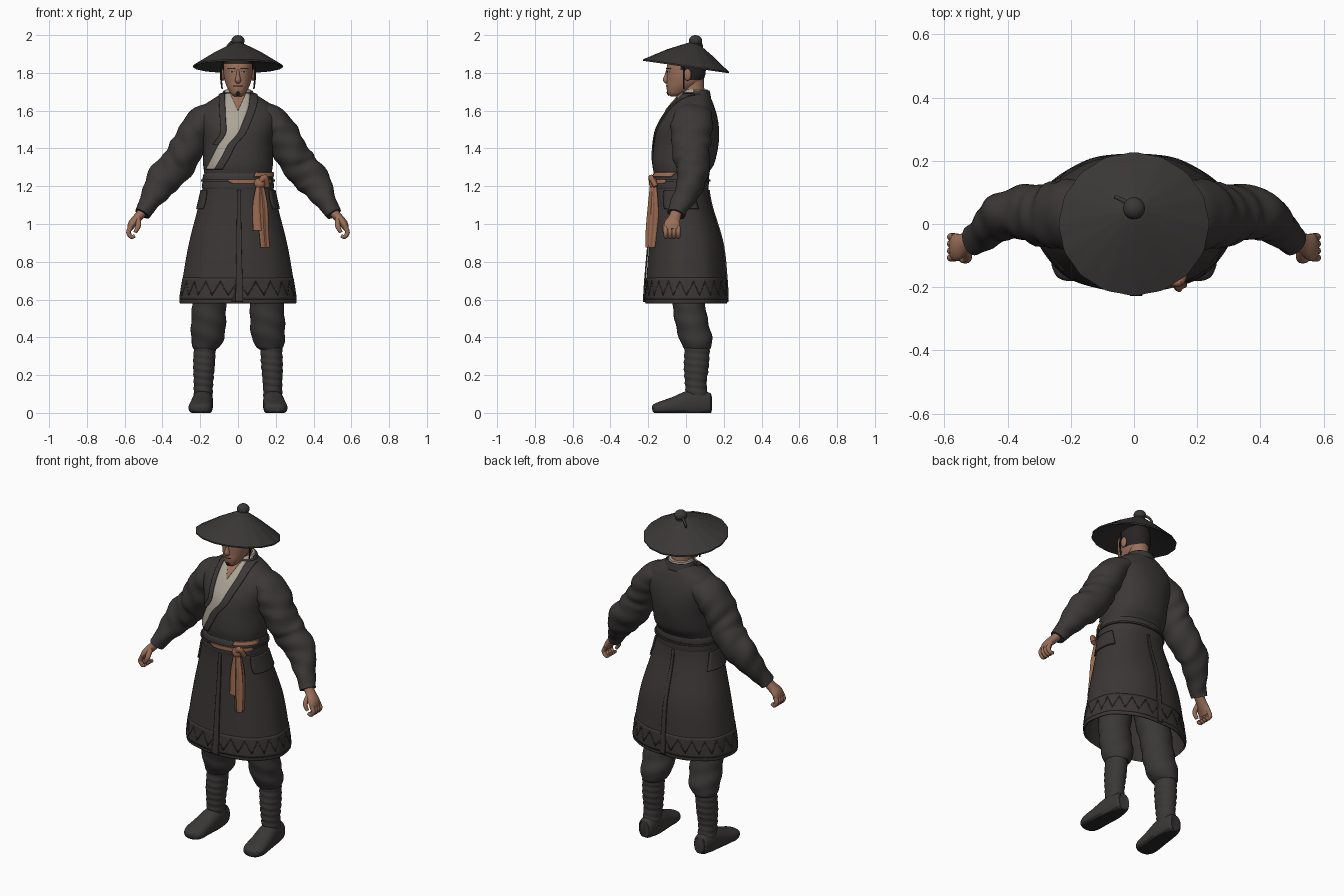
import bpy, bmesh, math
from mathutils import Vector, Matrix

if "Cube" in bpy.data.objects:
    bpy.data.objects.remove(bpy.data.objects["Cube"])
made = []


def material(name, *rgb):
    m = bpy.data.materials.new(name)
    m.use_nodes = True
    m.diffuse_color = (*rgb, 1)
    b = m.node_tree.nodes["Principled BSDF"]
    b.inputs["Base Color"].default_value = (*rgb, 1)
    b.inputs["Roughness"].default_value = 0.8
    return m


COAT = material("charcoal coat", .044, .039, .038)
SKIRT = material("dark brown skirt", .042, .037, .035)
TROUSER = material("grey trousers", .043, .039, .038)
HAT = material("dark hat", .043, .039, .038)
SKIN = material("tan skin", .32, .16, .10)
SASH = material("rust sash", .32, .14, .078)
LINEN = material("pale linen", .41, .37, .31)
HAIR = material("black hair", .020, .017, .016)
SOLE = material("boot sole", .024, .022, .021)


def finish(name, bm, *mats, thick=0):
    """Turn a bmesh into an object."""
    bmesh.ops.recalc_face_normals(bm, faces=bm.faces)
    me = bpy.data.meshes.new(name)
    bm.to_mesh(me)
    bm.free()
    for m in mats:
        me.materials.append(m)
    ob = bpy.data.objects.new(name, me)
    bpy.context.collection.objects.link(ob)
    if thick:
        mod = ob.modifiers.new("thickness", "SOLIDIFY")
        mod.thickness, mod.offset = thick, 0
    made.append(ob)


def dense(pts, n):
    """Catmull-Rom resampling of control rows."""
    out = []
    for i in range(len(pts) - 1):
        p0, p1, p2, p3 = (pts[min(max(i + k, 0), len(pts) - 1)] for k in (-1, 0, 1, 2))
        for j in range(n):
            t = j / n
            out.append(tuple(.5 * (2 * b + (c - a) * t + (2 * a - 5 * b + 4 * c - d) * t * t
                             + (3 * b - a - 3 * c + d) * t ** 3) for a, b, c, d in zip(p0, p1, p2, p3)))
    return out + [tuple(pts[-1])]


def spow(v, p):
    return math.copysign(abs(v) ** (2 / p), v)


def sweep(name, pts, *mats, level=False, ref=(0, 1, 0), seg=32, n=6, p=2, fold=None,
          caps=True, thick=0, s=1, floor=False, shear=0, rule=None):
    """Skin elliptical rings (x, y, z, radius a, radius b) along a path."""
    rows = dense([(s * q[0], *q[1:]) for q in pts], n)
    bm, rings = bmesh.new(), []
    for i, r in enumerate(rows):
        c = Vector(r[:3])
        A, B = Vector((1, 0, 0)), Vector((0, -1, 0))
        if not level:
            T = (Vector(rows[min(i + 1, len(rows) - 1)][:3]) - Vector(rows[max(i - 1, 0)][:3])).normalized()
            B = Vector(ref)
            B = (B - T * B.dot(T)).normalized()
            A = T.cross(B)
        ring = []
        for k in range(seg):
            a = math.tau * k / seg
            f = fold(a, c.z) if fold else 1
            v = c + f * (A * r[3] * spow(math.sin(a), p) + B * r[4] * spow(math.cos(a), p))
            v.z = max(v.z, 0) if floor else v.z - shear * v.y
            ring.append(bm.verts.new(v))
        rings.append(ring)
    for u, v in zip(rings, rings[1:]):
        for k in range(seg):
            bm.faces.new((u[k - 1], u[k], v[k], v[k - 1]))
    if caps:
        bm.faces.new(rings[0])
        bm.faces.new(rings[-1])
    if rule:
        for f in bm.faces:
            f.material_index = rule(f.calc_center_median())
    finish(name, bm, *mats, thick=thick)
    return sorted(rows, key=lambda r: r[2]), p, fold


def on(base, z, a, off, by_x=False):
    """Point on a level sweep at height z and angle (or x), pushed outward."""
    rows, p, fold = base
    i = 0
    while i < len(rows) - 2 and rows[i + 1][2] < z:
        i += 1
    t = (z - rows[i][2]) / (rows[i + 1][2] - rows[i][2])
    t = min(max(t, 0), 1)
    x, y, _, ra, rb = (u + (v - u) * t for u, v in zip(rows[i], rows[i + 1]))
    if by_x:
        q = max(-1, min(1, a / ra))
        a = math.asin(math.copysign(abs(q) ** (p / 2), q))
    f = fold(a, z) if fold else 1
    return Vector((x + (ra * f + off) * spow(math.sin(a), p), y - (rb * f + off) * spow(math.cos(a), p), z))


def patch(name, base, rows, mat, off=.004, thick=.008, by_x=True, nu=10, n=6):
    """Thin cloth piece lying on a sweep: rows of (height, start, end)."""
    bm, grid = bmesh.new(), []
    for z, a, b in dense(rows, n):
        grid.append([bm.verts.new(on(base, z, a + (b - a) * k / nu, off, by_x)) for k in range(nu + 1)])
    for u, v in zip(grid, grid[1:]):
        for k in range(nu):
            bm.faces.new((u[k], u[k + 1], v[k + 1], v[k]))
    finish(name, bm, mat, thick=thick)


def ball(name, loc, size, mat):
    bm = bmesh.new()
    bmesh.ops.create_uvsphere(bm, u_segments=20, v_segments=12, radius=1,
                              matrix=Matrix.Translation(loc) @ Matrix.Diagonal((*size, 1)))
    finish(name, bm, mat)


# Upper coat: rows are height, half width, front y, back y
body = [(1.18, .180, -.168, .11), (1.26, .178, -.17, .115), (1.32, .185, -.178, .15), (1.42, .185, -.17, .172),
        (1.5, .2, -.155, .175), (1.57, .215, -.12, .165), (1.62, .19, -.085, .15), (1.66, .135, -.05, .135),
        (1.695, .075, -.02, .115)]
rings = [(0, (f + b) / 2, z, w, (b - f) / 2) for z, w, f, b in body]
torso = sweep("coat_torso", rings, COAT, level=True, seg=64, p=2.2)

# Crossed collar, lapels and bare throat
edge = [(1.69, -.066, .062), (1.62, -.066, .055), (1.55, -.063, .03), (1.48, -.062, 0),
        (1.42, -.1, -.05), (1.36, -.13, -.08), (1.29, -.165, -.12)]
patch("linen_collar", torso, edge, LINEN, off=.003)
patch("left_lapel", torso, [(z, b, b + .04) for z, a, b in edge], COAT, off=.005)
patch("right_lapel", torso, [(z, a - .03, a) for z, a, b in edge[:5]], COAT, off=.005)
patch("throat", torso, [(1.695, -.04, .04), (1.65, -.022, .022), (1.6, -.001, .001)], SKIN, off=.007)
stand = sweep("collar_stand", [(0, .048, 1.665, .088, .078), (0, .05, 1.7, .072, .068), (0, .052, 1.713, .066, .062)],
              LINEN, level=True)
patch("coat_collar", stand, [(1.705, math.pi - 1.7, math.pi + 1.7), (1.665, math.pi - 1.8, math.pi + 1.8)], COAT,
      by_x=False, nu=32)


# Skirt with soft pleats, overlapping edge, hem and hip flaps
def pleat(a, z):
    return 1 + .015 * max(0, 1.15 - z) * math.cos(a * 9)


skirt = sweep("coat_skirt", [(0, -.03, 1.21, .178, .14), (0, -.022, 1.1, .203, .15), (0, 0, .9, .254, .188),
              (0, .003, .72, .286, .206), (0, .003, .6, .303, .213), (0, .003, .582, .3, .21)], SKIRT,
              level=True, seg=96, p=2.2, fold=pleat, caps=False, thick=.01)
patch("front_overlap", skirt, [(1.18, -.004, .014), (.9, -.008, .018), (.588, -.012, .026)], SKIRT, off=.012, n=16)
patch("front_slit", skirt, [(.66, -.016, -.014), (.588, -.034, -.012)], HAIR, off=.009, thick=.004)
patch("back_seam", skirt, [(1.18, math.pi - .03, math.pi + .03), (.588, math.pi - .04, math.pi + .04)],
      SKIRT, off=.008, by_x=False, n=24)
patch("hem_band", skirt, [(.715, 0, math.tau), (.6, 0, math.tau)], SKIRT, off=.003, by_x=False, nu=96)
for side, s in (("left", 1), ("right", -1)):
    patch(side + "_hip_flap", skirt, [(1.18, s * 1, s * 1.95), (1.12, s * .95, s * 2.05), (1.08, s * 1, s * 2.1)],
          SKIRT, off=.01, by_x=False)

# Faint zigzag relief round the hem
bm = bmesh.new()
count = 44
for k in range(count):
    a, b = math.tau * k / count, math.tau * (k + 1) / count
    lo, hi = (.625, .695) if k % 2 else (.695, .625)
    bm.faces.new([bm.verts.new(on(skirt, z, q, .007)) for q, z in
                  ((a, lo - .005), (b, hi - .005), (b, hi + .005), (a, lo + .005))])
finish("hem_zigzag", bm, SKIRT, thick=.003)

# Belt and knotted sash
belt = sweep("belt", [(0, -.03, 1.185, .187, .148), (0, -.03, 1.2, .19, .15), (0, -.028, 1.25, .186, .15),
             (0, -.026, 1.268, .18, .146)], COAT, level=True, seg=64, p=2.2)
patch("belt_ridge", belt, [(1.235, 0, math.tau), (1.225, 0, math.tau)], SKIRT, by_x=False, nu=64)
patch("sash_wrap", belt, [(1.236, -.05, .165), (1.226, -.05, .17), (1.214, -.03, .165)], SASH, off=.007)
patch("sash_upper_wrap", belt, [(1.274, .09, .178), (1.25, .08, .18)], SASH, off=.008)
ball("sash_knot", (.115, -.172, 1.215), (.03, .024, .03), SASH)
sweep("long_sash_tail", [(.12, -.172, 1.21, .014, .016), (.13, -.172, 1.1, .025, .026),
      (.136, -.178, .98, .024, .03), (.144, -.188, .875, .022, .024)], SASH, level=True, n=8,
      fold=lambda a, z: 1 + .15 * math.cos(a * 5))
sweep("short_sash_tail", [(.11, -.175, 1.21, .012, .014), (.1, -.178, 1.1, .022, .016),
      (.105, -.19, .965, .026, .014)], SASH, level=True, n=8)
sweep("sash_loop", [(.115, -.18, 1.22, .012, .014), (.14, -.185, 1.245, .018, .014), (.155, -.16, 1.2, .014, .014)],
      SASH)


# Sleeves, hands, legs and boots
def crumple(a, z):
    return 1 + .035 * math.sin(z * 80 + 3 * math.sin(a)) + .025 * math.sin(3 * a + z * 45)


for side, s in (("left", 1), ("right", -1)):
    sweep(side + "_sleeve", [(.1, .035, 1.6, .06, .09), (.2, .033, 1.53, .083, .11), (.27, .025, 1.4, .09, .1),
          (.325, .036, 1.31, .092, .09), (.395, .03, 1.235, .09, .078), (.44, .003, 1.165, .07, .066),
          (.485, -.037, 1.09, .047, .052), (.507, -.052, 1.053, .043, .048)], COAT, s=s, n=9, fold=crumple)
    sweep(side + "_palm", [(.49, -.045, 1.08, .026, .03), (.53, -.06, 1.035, .024, .032),
          (.56, -.073, 1, .022, .043), (.574, -.074, .97, .013, .042)], SKIN, s=s, seg=20)
    for i, finger in enumerate(("index", "middle", "ring", "little")):
        y = -.107 + .022 * i
        sweep(f"{side}_{finger}_finger", [(.567, y, .985, .013, .012), (.58, y, .955, .012, .012),
              (.564, y, .932, .011, .011), (.546, y, .938, .009, .009)], SKIN, s=s, seg=12)
    sweep(side + "_thumb", [(.53, -.08, 1.03, .015, .015), (.528, -.11, .99, .014, .013),
          (.545, -.113, .955, .009, .01)], SKIN, s=s, seg=12)
    sweep(side + "_trouser", [(.085, .005, .96, .08, .1), (.125, .005, .75, .098, .1), (.15, .012, .6, .09, .088),
          (.156, .03, .48, .092, .088), (.16, .05, .4, .088, .088), (.168, .058, .355, .074, .078),
          (.173, .06, .335, .058, .066)], TROUSER, s=s, n=8, level=True,
          fold=lambda a, z: 1 + .025 * math.sin(z * 65 + 2 * math.sin(a)))
    sweep(side + "_shin_wrap", [(.175, .06, .36, .058, .066), (.18, .055, .25, .057, .066),
          (.183, .052, .15, .051, .057), (.185, .062, .07, .05, .06)], TROUSER, s=s, n=14, level=True,
          fold=lambda a, z: 1 + .03 * math.sin(z * 170 + a))
    sweep(side + "_boot", [(.185, .134, .05, .03, .042), (.185, .12, .05, .044, .058), (.187, .03, .05, .055, .07),
          (.195, -.06, .036, .06, .05), (.2, -.13, .026, .062, .036), (.205, -.165, .022, .045, .026),
          (.206, -.178, .02, .018, .014)], TROUSER, SOLE, s=s, ref=(0, 0, 1), p=2.4, floor=True,
          rule=lambda c: int(c.z < .012))
    # Ears and hanging chin cords
    ball(side + "_ear", (s * .08, .008, 1.79), (.012, .02, .032), SKIN)
    sweep(side + "_cord", [(s * .085, -.01, 1.86, .004, .004), (s * .09, -.012, 1.78, .005, .005),
          (s * .084, -.012, 1.715, .004, .004)], HAIR, seg=8)

# Head with hair painted on the crown and back
sweep("neck", [(0, .05, 1.63, .06, .06), (0, .04, 1.7, .056, .058), (0, .035, 1.78, .055, .06)], SKIN, level=True)
head = sweep("head", [(0, -.06, 1.676, .02, .022), (0, -.052, 1.69, .038, .044), (0, -.03, 1.72, .056, .073),
             (0, -.01, 1.75, .068, .092), (0, 0, 1.79, .076, .102), (0, .002, 1.84, .078, .102),
             (0, .01, 1.88, .066, .085), (0, .015, 1.905, .03, .04)], SKIN, HAIR, level=True, seg=48, p=2.15,
             rule=lambda c: int(c.z > 1.85 or (c.y > .01 and c.z > 1.765) or (c.y > -.025 and c.z > 1.815)))
sweep("nose", [(0, -.094, 1.815, .008, .01), (0, -.1, 1.785, .01, .014), (0, -.106, 1.762, .016, .016),
      (0, -.098, 1.75, .011, .01)], SKIN, seg=16)
for side, s in (("left", 1), ("right", -1)):
    patch(side + "_eye", head, [(1.811, s * .02, s * .042), (1.801, s * .018, s * .044)], LINEN, off=.001, thick=.003)
    patch(side + "_iris", head, [(1.811, s * .026, s * .036), (1.801, s * .026, s * .036)], HAIR, off=.002, thick=.003)
    patch(side + "_brow", head, [(1.826, s * .016, s * .05), (1.82, s * .014, s * .052)], HAIR, off=.002, thick=.005)
patch("mouth", head, [(1.732, -.022, .022), (1.729, -.022, .022)], HAIR, off=.001, thick=.003)
patch("goatee", head, [(1.7, -.006, .006), (1.69, -.011, .011), (1.68, -.006, .006)], HAIR, off=.002, thick=.005)

# Tilted woven hat with knob and tie
sweep("hat", [(0, .04, 1.935, .008, .008), (0, 0, 1.831, .228, .218), (0, 0, 1.831, .236, .225),
      (0, 0, 1.839, .236, .225), (0, .02, 1.91, .125, .12), (0, .038, 1.955, .04, .04), (0, .042, 1.966, .018, .018)],
      HAT, level=True, seg=96, n=1, shear=.145, fold=lambda a, z: 1 + .008 * math.cos(a * 16))
sweep("knob_collar", [(0, .045, 1.94, .032, .032), (0, .047, 1.952, .03, .03), (0, .048, 1.962, .018, .018)],
      HAT, level=True, seg=24)
ball("hat_knob", (0, .05, 1.97), (.035, .035, .03), HAT)
sweep("hat_tie", [(-.015, .06, 1.968, .007, .007), (-.035, .075, 1.962, .007, .007), (-.058, .085, 1.935, .006, .006),
      (-.05, .08, 1.915, .005, .005)], HAT, seg=10)

# Smooth shading with crisp edges
bpy.ops.object.select_all(action="DESELECT")
for ob in made:
    ob.select_set(True)
bpy.context.view_layer.objects.active = made[0]
bpy.ops.object.shade_smooth_by_angle(angle=math.radians(40))
